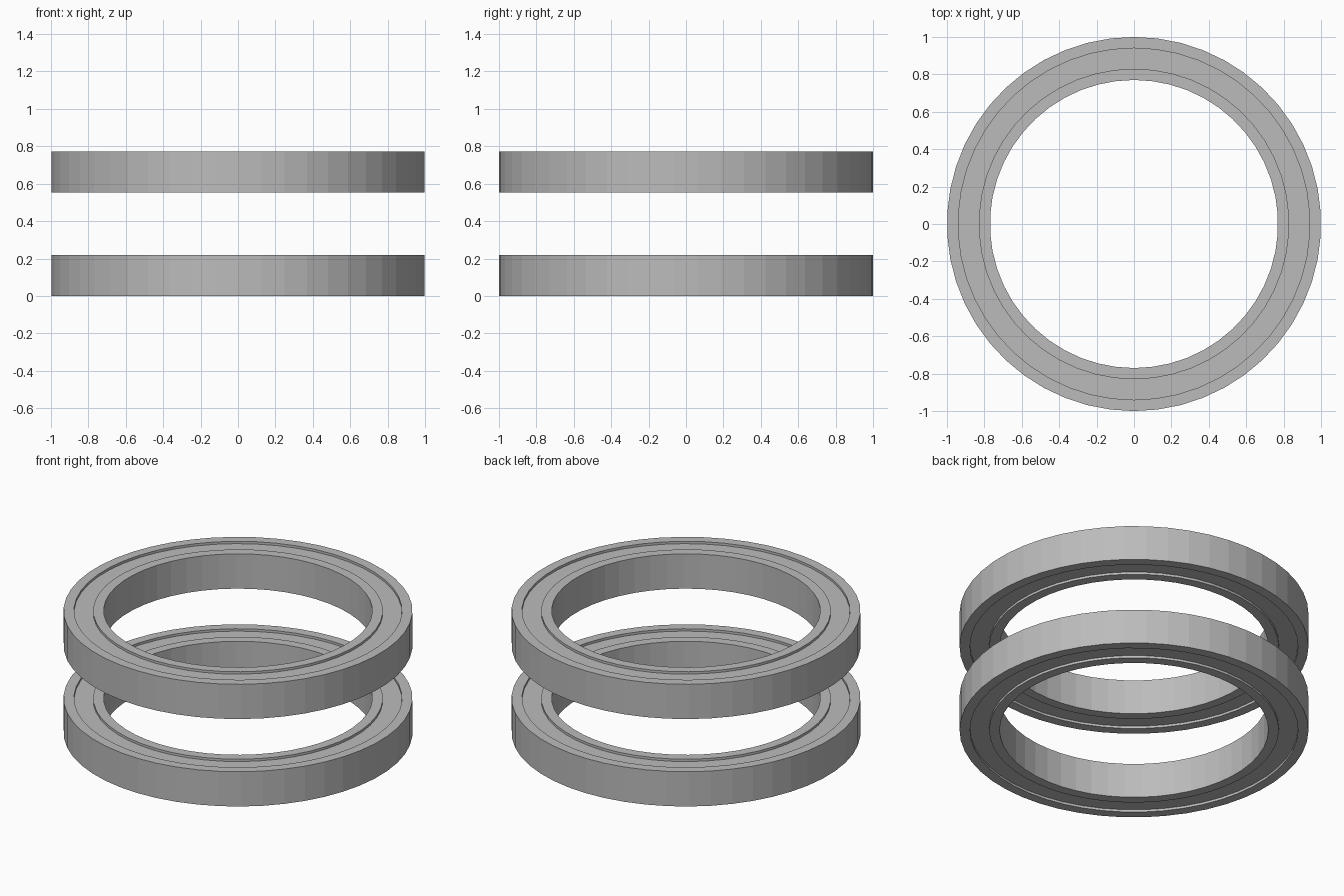
import bpy
import bmesh
import math

if "Cube" in bpy.data.objects:
    bpy.data.objects.remove(bpy.data.objects["Cube"])

SEGMENTS = 50
HEIGHT = 0.22
RECESS = 0.015

steel = bpy.data.materials.new("steel_grey")
steel.use_nodes = True
colour = (0.5, 0.5, 0.5, 1)
steel.diffuse_color = colour
steel.node_tree.nodes["Principled BSDF"].inputs["Base Color"].default_value = colour


def tube(name, inner, outer, bottom, top):
    """Flat-shaded ring with a rectangular section, turned about z."""
    bm = bmesh.new()
    section = [(inner, bottom), (outer, bottom), (outer, top), (inner, top)]
    loops = []
    for i in range(SEGMENTS):
        a = math.tau * i / SEGMENTS - math.pi / 2
        loops.append([bm.verts.new((r * math.cos(a), r * math.sin(a), z))
                      for r, z in section])
    for i, here in enumerate(loops):
        there = loops[(i + 1) % SEGMENTS]
        for j in range(4):
            k = (j + 1) % 4
            bm.faces.new((here[j], there[j], there[k], here[k]))
    bmesh.ops.recalc_face_normals(bm, faces=bm.faces)
    mesh = bpy.data.meshes.new(name)
    bm.to_mesh(mesh)
    bm.free()
    mesh.materials.append(steel)
    bpy.context.collection.objects.link(bpy.data.objects.new(name, mesh))


# Two matching bearings: outer race, inner race and a recessed shield between
for label, base in (("lower", 0), ("upper", 0.553)):
    tube(label + "_outer_race", 0.94, 1, base, base + HEIGHT)
    tube(label + "_inner_race", 0.77, 0.83, base, base + HEIGHT)
    tube(label + "_shield", 0.83, 0.94, base + RECESS, base + HEIGHT - RECESS)
